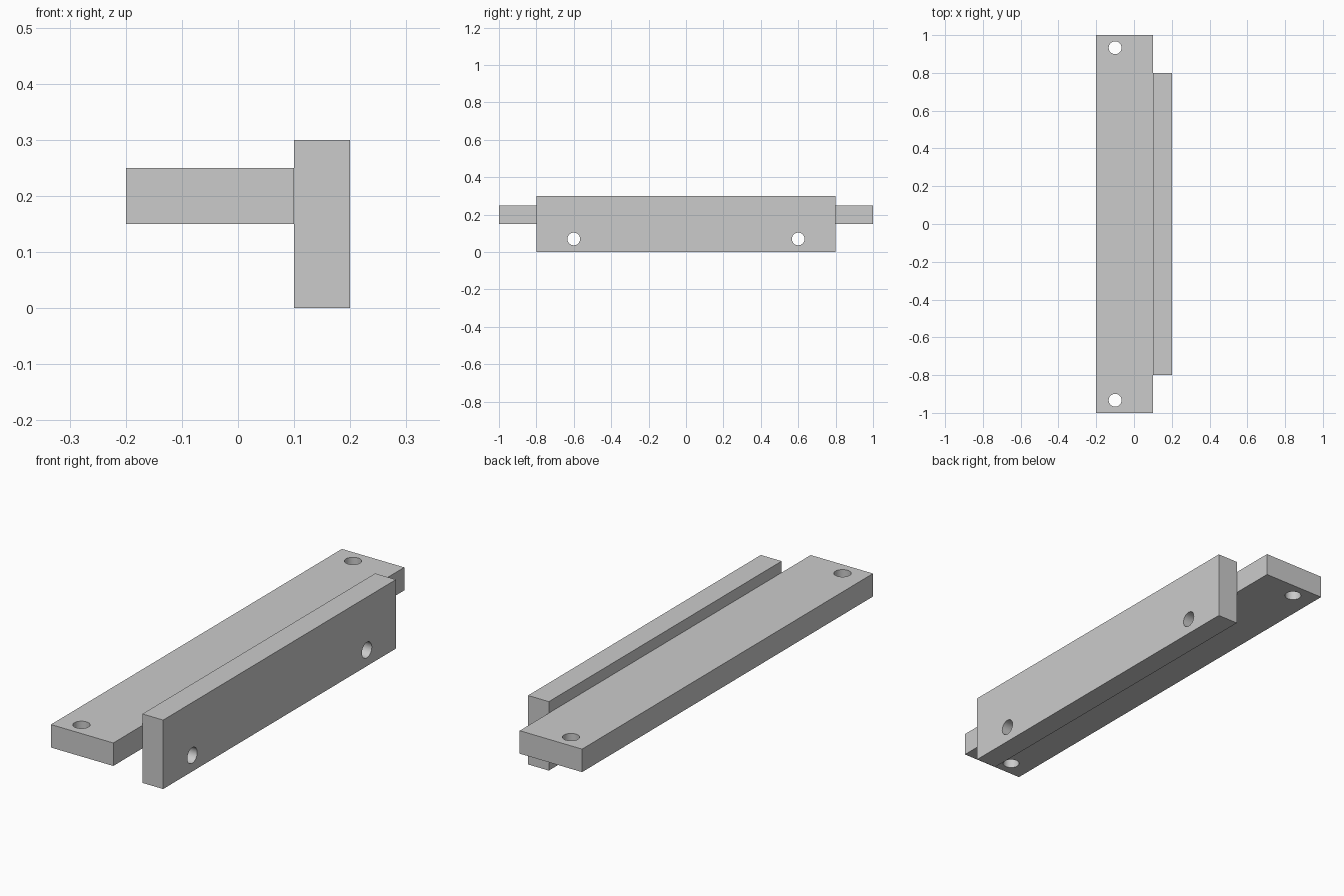
import bpy
import math
from mathutils import Vector

old = bpy.data.objects.get("Cube")
if old:
    bpy.data.objects.remove(old, do_unlink=True)

# Plain grey metal
grey = bpy.data.materials.new("plain grey")
grey.use_nodes = True
colour = (0.6, 0.6, 0.6, 1)
grey.diffuse_color = colour
grey.node_tree.nodes["Principled BSDF"].inputs["Base Color"].default_value = colour


def plate(name, low, high):
    """Box between two opposite corners."""
    low, high = Vector(low), Vector(high)
    bpy.ops.mesh.primitive_cube_add(size=1, location=(low + high) / 2)
    obj = bpy.context.object
    obj.name = name
    obj.scale = high - low
    bpy.ops.object.transform_apply(location=False, rotation=False, scale=True)
    obj.data.materials.append(grey)
    return obj


def drill(obj, centre, rotation=(0, 0, 0)):
    """Cut a round bolt hole right through a plate."""
    bpy.ops.mesh.primitive_cylinder_add(
        vertices=48, radius=0.034, depth=0.3, location=centre, rotation=rotation)
    cutter = bpy.context.object
    cutter.data.materials.append(grey)
    hole = obj.modifiers.new("bolt_hole", "BOOLEAN")
    hole.operation = "DIFFERENCE"
    hole.solver = "EXACT"
    hole.object = cutter
    bpy.context.view_layer.objects.active = obj
    bpy.ops.object.modifier_apply(modifier=hole.name)
    bpy.data.objects.remove(cutter, do_unlink=True)


# Long flat bar and the shorter upright bar along its side
flat_bar = plate("flat_bar", (-0.2, -1, 0.15), (0.1, 1, 0.25))
upright_bar = plate("upright_bar", (0.1, -0.8, 0), (0.2, 0.8, 0.3))

# A pair of bolt holes in each bar
for side in (-1, 1):
    drill(flat_bar, (-0.1, side * 0.933, 0.2))
    drill(upright_bar, (0.15, side * 0.6, 0.07), (0, math.pi / 2, 0))

# Smooth hole walls, sharp plate edges
for obj in (flat_bar, upright_bar):
    bpy.ops.object.select_all(action="DESELECT")
    obj.select_set(True)
    bpy.context.view_layer.objects.active = obj
    bpy.ops.object.shade_smooth_by_angle(angle=math.radians(30))
